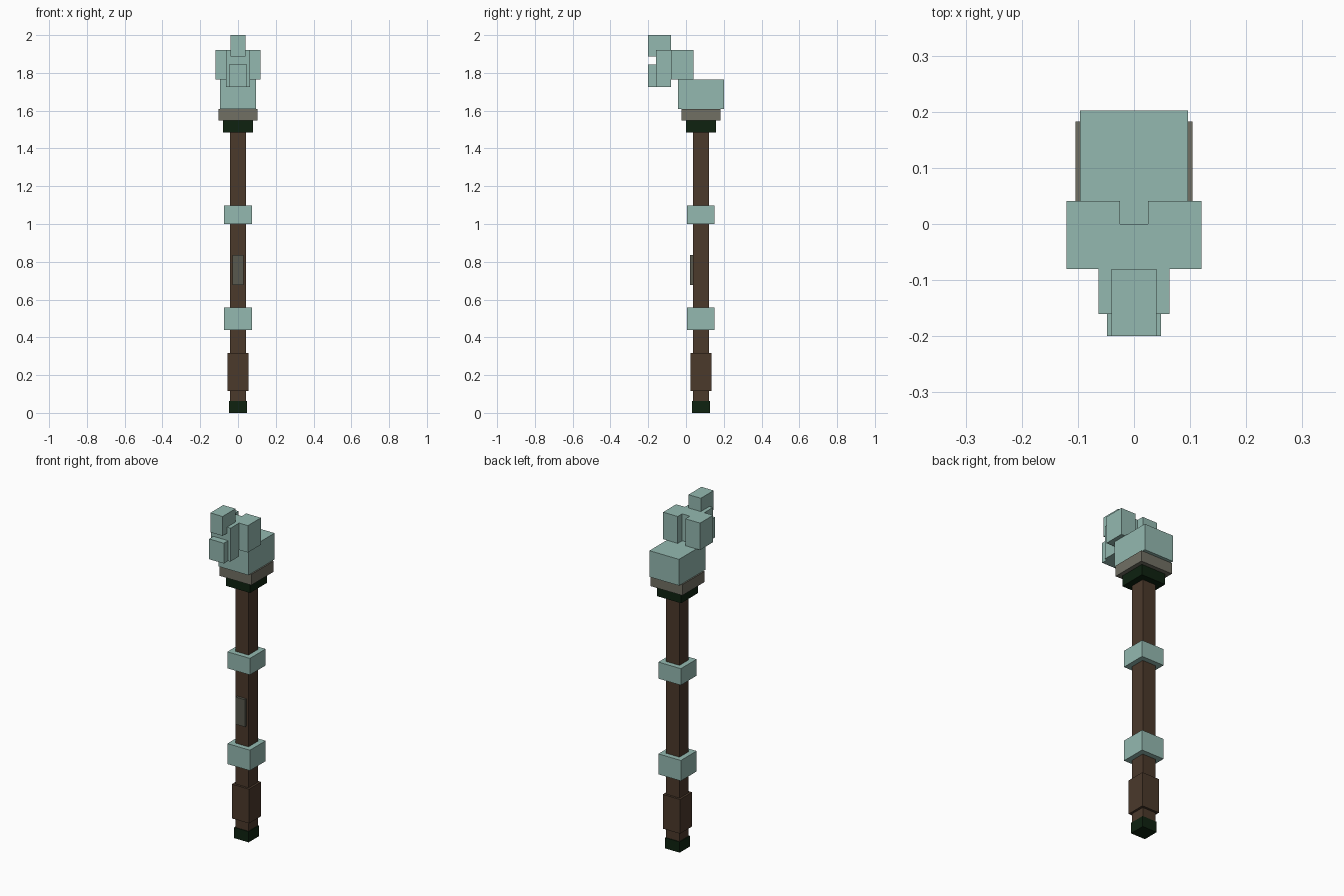
import bpy
import bmesh
from mathutils import Matrix, Vector

cube = bpy.data.objects.get("Cube")
if cube:
    bpy.data.objects.remove(cube, do_unlink=True)


def material(name, rgb):
    m = bpy.data.materials.new(name)
    m.use_nodes = True
    m.diffuse_color = (*rgb, 1)
    bsdf = next(n for n in m.node_tree.nodes if n.type == 'BSDF_PRINCIPLED')
    bsdf.inputs["Base Color"].default_value = (*rgb, 1)
    return m


teal = material("pale_teal", (0.296, 0.485, 0.434))
wood = material("dark_wood", (0.070, 0.041, 0.024))
green = material("blackish_green", (0.0044, 0.016, 0.005))
stone = material("warm_grey", (0.165, 0.160, 0.127))
slate = material("dark_grey", (0.098, 0.098, 0.074))


def box(name, mat, x, y, z):
    """Box spanning the (low, high) range on each axis."""
    lo, hi = Vector((x[0], y[0], z[0])), Vector((x[1], y[1], z[1]))
    mesh = bpy.data.meshes.new(name)
    bm = bmesh.new()
    bmesh.ops.create_cube(bm, size=1, matrix=Matrix.LocRotScale((lo + hi) / 2, None, hi - lo))
    bm.to_mesh(mesh)
    bm.free()
    mesh.materials.append(mat)
    obj = bpy.data.objects.new(name, mesh)
    bpy.context.collection.objects.link(obj)
    return obj


SHAFT_Y = 0.079


def collar(name, mat, half, z):
    """Square section centred on the shaft axis."""
    return box(name, mat, (-half, half), (SHAFT_Y - half, SHAFT_Y + half), z)


# Shaft, grip and foot
collar("foot_cap", green, 0.047, (0, 0.063))
collar("shaft", wood, 0.043, (0.063, 1.485))
collar("grip", wood, 0.056, (0.117, 0.318))

# Bands and front plate
collar("lower_band", teal, 0.073, (0.438, 0.558))
collar("upper_band", teal, 0.073, (1.0, 1.097))
box("shaft_plate", slate, (-0.03, 0.03), (0.021, 0.04), (0.677, 0.837))

# Stepped neck under the head
collar("dark_neck", green, 0.079, (1.485, 1.547))
collar("stone_neck", stone, 0.104, (1.547, 1.61))

# Carved head
box("head_base", teal, (-0.096, 0.096), (-0.042, 0.202), (1.61, 1.764))
for side, s in (("left", 1), ("right", -1)):
    box(side + "_prong", teal, sorted((s * 0.025, s * 0.12)), (-0.08, 0.041), (1.764, 1.922))
box("prong_bridge", teal, (-0.025, 0.025), (-0.08, 0.0), (1.764, 1.922))
box("head_front", teal, (-0.063, 0.063), (-0.16, -0.08), (1.726, 1.922))
box("lower_jaw", teal, (-0.048, 0.048), (-0.2, -0.16), (1.726, 1.845))
box("top_horn", teal, (-0.04, 0.04), (-0.2, -0.08), (1.886, 2.0))
